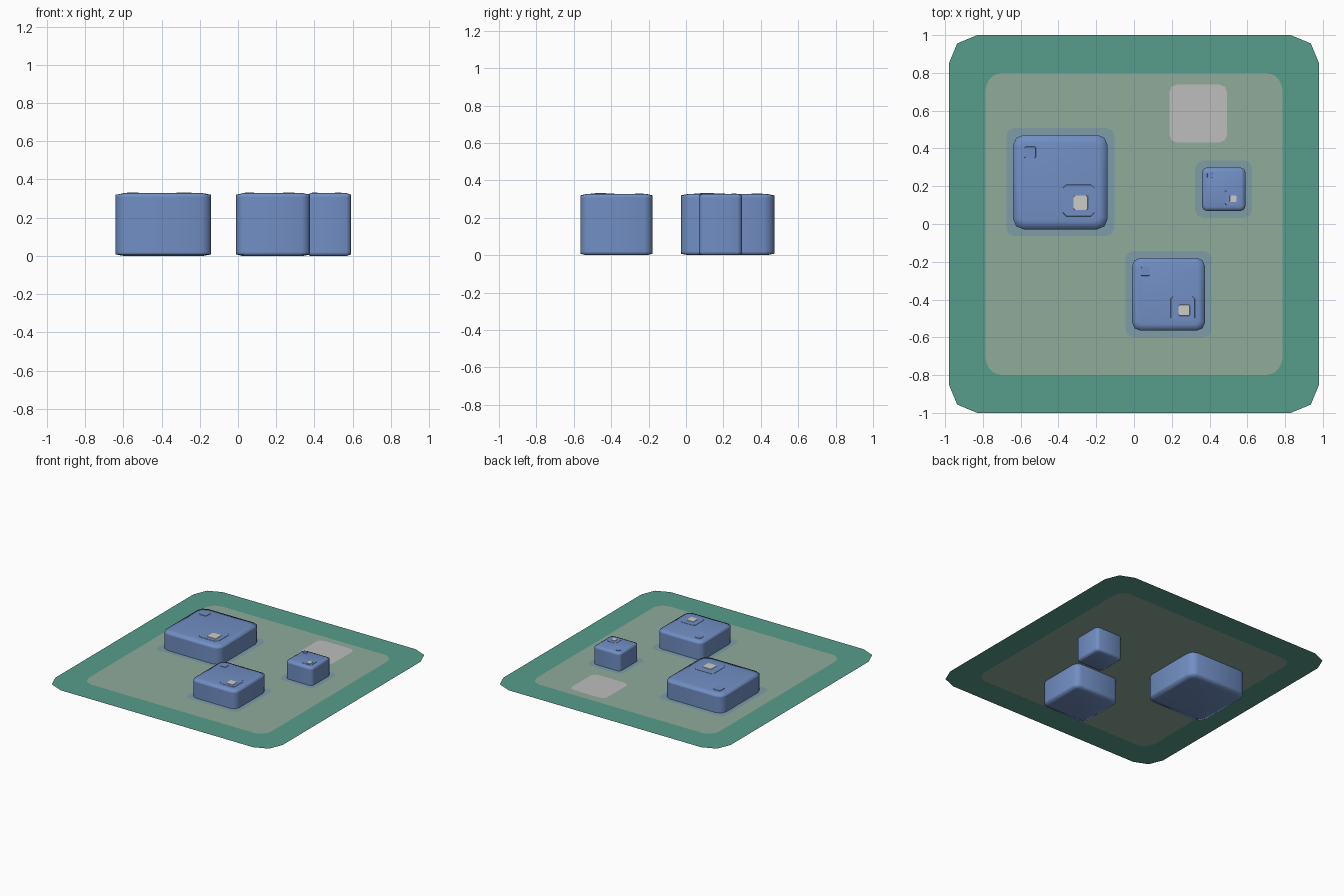
import bpy, bmesh, math
from mathutils import Vector

if "Cube" in bpy.data.objects:
    bpy.data.objects.remove(bpy.data.objects["Cube"], do_unlink=True)


def material(name, rgb):
    m = bpy.data.materials.new(name)
    m.use_nodes = True
    m.diffuse_color = (*rgb, 1)
    bsdf = m.node_tree.nodes["Principled BSDF"]
    bsdf.inputs["Base Color"].default_value = (*rgb, 1)
    bsdf.inputs["Roughness"].default_value = 0.8
    return m


GREEN = material("sea green", (0.095, 0.335, 0.255))
PALE = material("pale green", (0.28, 0.41, 0.33))
HALO = material("misty blue", (0.21, 0.34, 0.39))
BLUE = material("block blue", (0.165, 0.275, 0.55))
GREY = material("light grey", (0.52, 0.51, 0.51))
WHITE = material("warm white", (0.61, 0.6, 0.56))

PLANE_Z = 0.185
TOP_Z = 0.328


def outline(cx, cy, hx, hy, r, segs):
    """Corner-cut rectangle; segs is the number of edges per corner."""
    pts = []
    for k, (sx, sy) in enumerate([(1, 1), (-1, 1), (-1, -1), (1, -1)]):
        for i in range(segs + 1):
            a = math.pi / 2 * (k + i / segs)
            pts.append((cx + sx * (hx - r) + r * math.cos(a),
                        cy + sy * (hy - r) + r * math.sin(a)))
    return pts


def finish(bm, name, mat, smooth=False):
    mesh = bpy.data.meshes.new(name)
    bm.to_mesh(mesh)
    bm.free()
    mesh.materials.append(mat)
    for p in mesh.polygons:
        p.use_smooth = smooth
    ob = bpy.data.objects.new(name, mesh)
    bpy.context.collection.objects.link(ob)
    return ob


def stack(name, mat, rings, smooth=False):
    """Closed solid through a list of (points, z) rings, bottom to top."""
    bm = bmesh.new()
    loops = [[bm.verts.new((x, y, z)) for x, y in pts] for pts, z in rings]
    n = len(loops[0])
    for low, high in zip(loops, loops[1:]):
        for i in range(n):
            j = (i + 1) % n
            bm.faces.new((low[i], low[j], high[j], high[i]))
    bm.faces.new(list(reversed(loops[0])))
    bm.faces.new(loops[-1])
    return finish(bm, name, mat, smooth)


def sheet(name, mat, loops, z):
    """Flat sheet; a second loop is a hole."""
    bm = bmesh.new()
    edges = []
    for pts in loops:
        vs = [bm.verts.new((x, y, z)) for x, y in pts]
        edges += [bm.edges.new((vs[i - 1], vs[i])) for i in range(len(vs))]
    bmesh.ops.triangle_fill(bm, edges=edges, use_beauty=True,
                            normal=Vector((0, 0, 1)))
    for f in bm.faces:
        f.normal_update()
        if f.normal.z < 0:
            f.normal_flip()
    return finish(bm, name, mat)


# Ground sheet: wide border around a pale field
field = outline(0, 0, 0.785, 0.8, 0.09, 5)
sheet("ground_border", GREEN, [outline(0, 0, 0.98, 1.0, 0.15, 2), field], PLANE_Z)
sheet("ground_field", PALE, [field], PLANE_Z)

# Grey pad lying on the field
sheet("grey_pad", GREY, [outline(0.34, 0.585, 0.153, 0.153, 0.04, 2)], PLANE_Z + 0.003)


def block(name, cx, cy, w):
    h, r = w / 2, 0.11 * w

    # Halo on the field around the block
    sheet(name + "_halo", HALO, [outline(cx, cy, h + 0.036, h + 0.036, 0.04, 2)],
          PLANE_Z + 0.003)

    # Body with soft rims at top and bottom
    inset = 0.085 * w
    wide = outline(cx, cy, h, h, r, 2)
    narrow = outline(cx, cy, h - inset, h - inset, r * 0.5, 2)
    stack(name + "_body", BLUE,
          [(narrow, 0), (wide, 0.008), (wide, 0.02), (wide, TOP_Z - 0.02),
           (wide, TOP_Z - 0.008), (narrow, TOP_Z)], smooth=True)

    # Small top fittings: stud, panel and light
    def plate(part, mat, dx, dy, size, z0, z1):
        a = outline(cx + dx * w, cy + dy * w, size * w / 2, size * w / 2, size * w * 0.1, 1)
        b = outline(cx + dx * w, cy + dy * w, size * w * 0.47, size * w * 0.47, size * w * 0.1, 1)
        stack(name + part, mat, [(a, z0), (b, z1)])

    plate("_stud", BLUE, -0.32, 0.315, 0.125, TOP_Z - 0.002, TOP_Z + 0.003)
    plate("_panel", BLUE, 0.195, -0.195, 0.35, TOP_Z - 0.004, TOP_Z + 0.0015)
    plate("_light", WHITE, 0.215, -0.22, 0.16, TOP_Z, TOP_Z + 0.004)


# Three blocks of equal height standing through the sheet
block("large_block", -0.39, 0.222, 0.5)
block("medium_block", 0.183, -0.372, 0.385)
block("small_block", 0.475, 0.184, 0.23)
